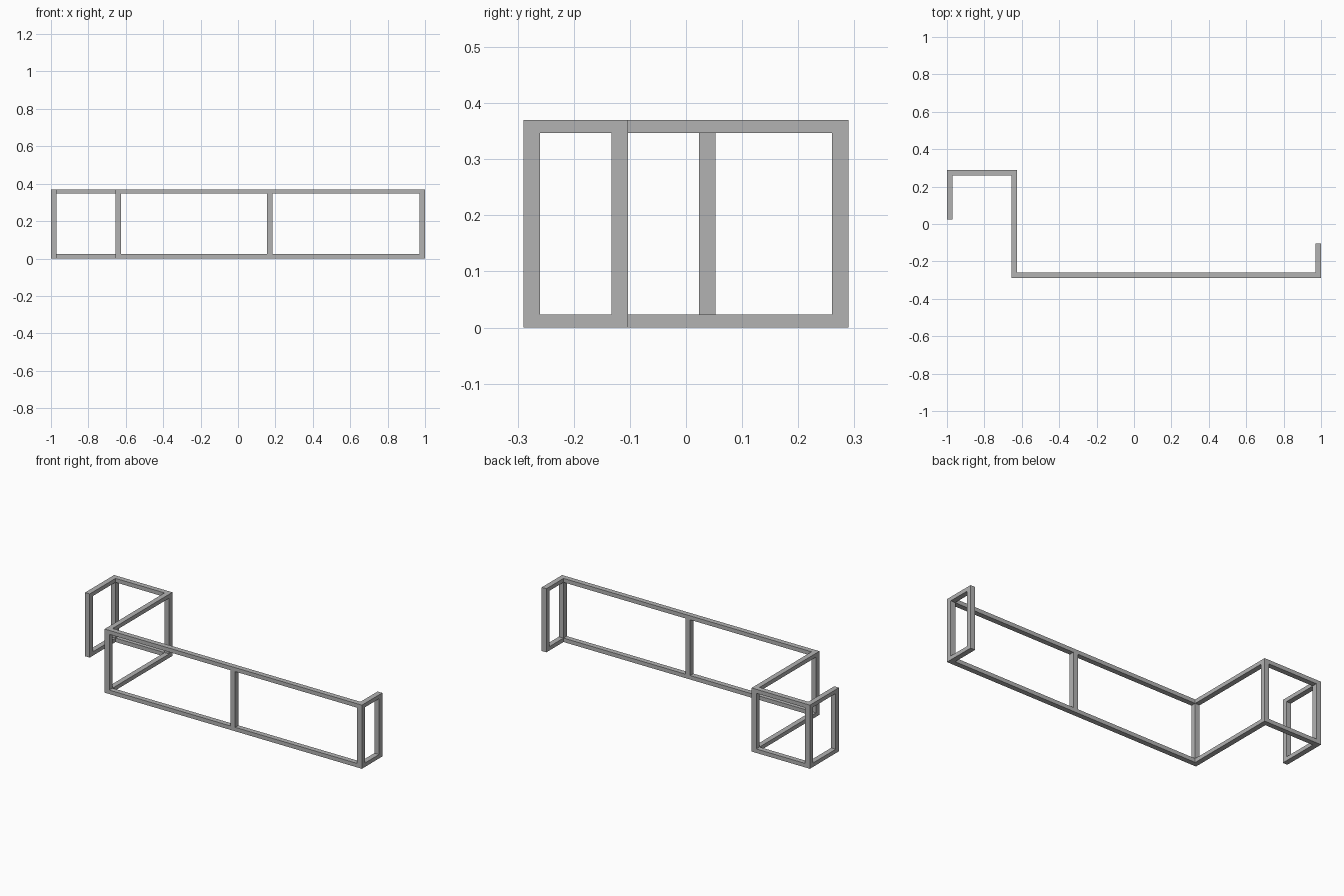
import bpy
import bmesh
from mathutils import Vector

if "Cube" in bpy.data.objects:
    bpy.data.objects.remove(bpy.data.objects["Cube"])

W = 0.03       # bar width
RAIL = 0.023   # rail height
HEIGHT = 0.37

grey = bpy.data.materials.new("grey metal")
grey.diffuse_color = (0.45, 0.45, 0.45, 1)
grey.use_nodes = True
grey.node_tree.nodes["Principled BSDF"].inputs["Base Color"].default_value = grey.diffuse_color

# Centre line of the frame in plan, with square corners
path = [Vector(p) for p in [(-0.985, 0.023), (-0.985, 0.275), (-0.64, 0.275),
                            (-0.64, -0.275), (0.985, -0.275), (0.985, -0.103)]]


def finish(name, bm):
    bmesh.ops.recalc_face_normals(bm, faces=bm.faces)
    mesh = bpy.data.meshes.new(name)
    bm.to_mesh(mesh)
    bm.free()
    mesh.materials.append(grey)
    bpy.context.collection.objects.link(bpy.data.objects.new(name, mesh))


def rail(name, z):
    """Sweep a rectangular bar along the path with mitred corners."""
    bm = bmesh.new()
    rings = []
    for i, p in enumerate(path):
        dirs = [(b - a).normalized() for a, b in zip(path, path[1:])][max(i - 1, 0):i + 1]
        # Sum of the adjoining side normals gives the mitre for square corners
        off = sum((Vector((-d.y, d.x)) for d in dirs), Vector((0, 0))) * W / 2
        rings.append([bm.verts.new((*(p + off * s), z + h))
                      for s, h in ((1, 0), (-1, 0), (-1, RAIL), (1, RAIL))])
    for a, b in zip(rings, rings[1:]):
        for k in range(4):
            bm.faces.new((a[k], a[(k + 1) % 4], b[(k + 1) % 4], b[k]))
    bm.faces.new(rings[0])
    bm.faces.new(rings[-1])
    finish(name, bm)


def post(name, x, y):
    """Upright square bar between the two rails."""
    bm = bmesh.new()
    bmesh.ops.create_cube(bm, size=1)
    bmesh.ops.scale(bm, vec=(W, W, HEIGHT - 2 * RAIL), verts=bm.verts)
    bmesh.ops.translate(bm, vec=(x, y, HEIGHT / 2), verts=bm.verts)
    finish(name, bm)


# Bottom and top rails
rail("bottom_rail", 0)
rail("top_rail", HEIGHT - RAIL)

# Corner posts, end posts set just inside the rail ends, and the middle post
for p in path[1:-1]:
    post("corner_post", p.x, p.y)
post("left_end_post", path[0].x, path[0].y + W / 2)
post("right_end_post", path[-1].x, path[-1].y - W / 2)
post("middle_post", 0.17, -0.275)
